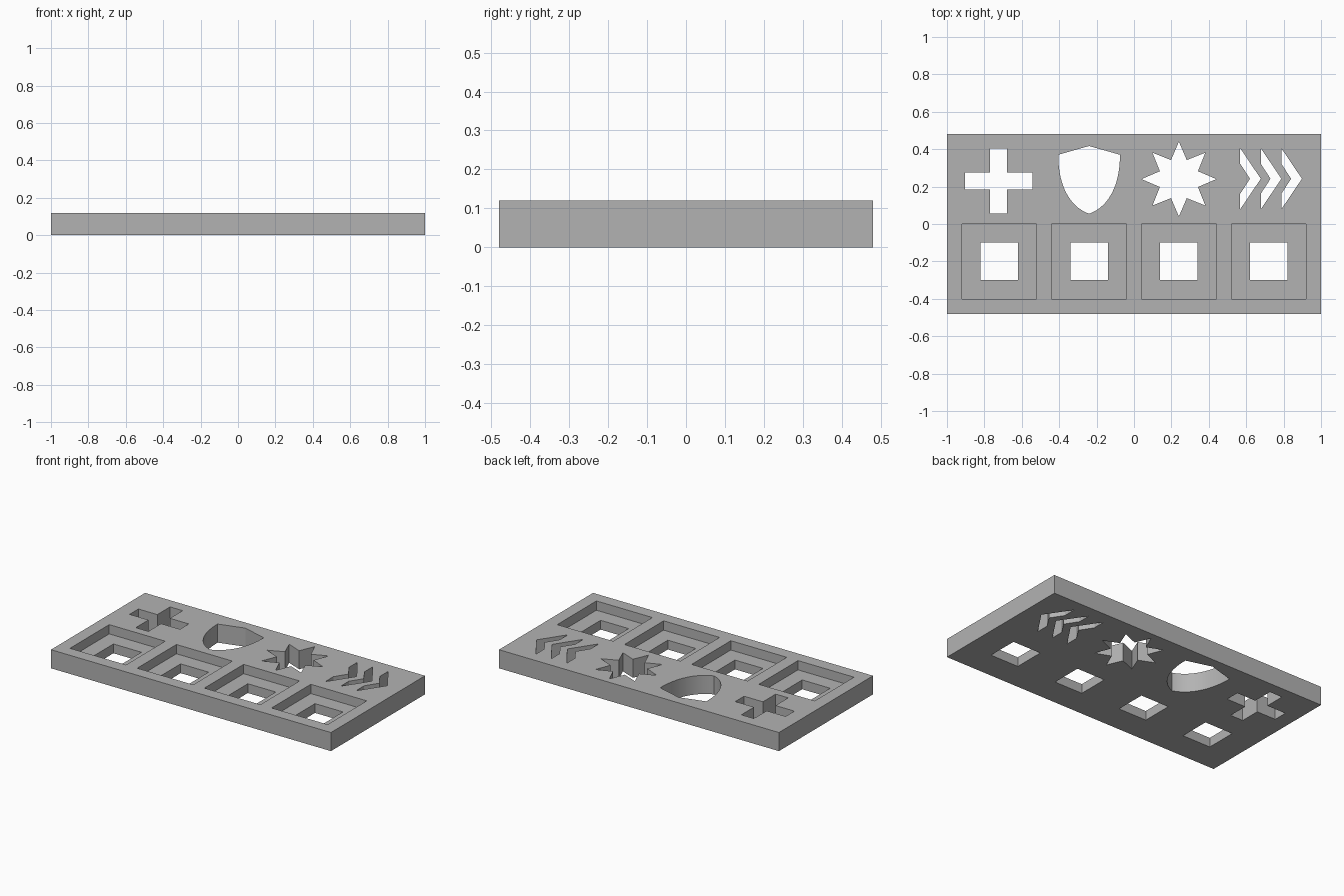
import bpy, bmesh, math
from mathutils import Vector
from mathutils.geometry import interpolate_bezier

if "Cube" in bpy.data.objects:
    bpy.data.objects.remove(bpy.data.objects["Cube"])

THICK = 0.12
RECESS_FLOOR = 0.06

grey = bpy.data.materials.new("plain grey")
grey.use_nodes = True
grey.diffuse_color = (0.45, 0.45, 0.45, 1)
grey.node_tree.nodes["Principled BSDF"].inputs["Base Color"].default_value = grey.diffuse_color


def prism(name, outline, z0, z1):
    """Closed prism from a counter-clockwise outline."""
    bm = bmesh.new()
    base = bm.faces.new([bm.verts.new((x, y, z0)) for x, y in outline])
    top = bmesh.ops.extrude_face_region(bm, geom=[base])["geom"]
    bmesh.ops.translate(bm, vec=(0, 0, z1 - z0),
                        verts=[v for v in top if isinstance(v, bmesh.types.BMVert)])
    bmesh.ops.recalc_face_normals(bm, faces=bm.faces)
    mesh = bpy.data.meshes.new(name)
    bm.to_mesh(mesh)
    bm.free()
    mesh.materials.append(grey)
    obj = bpy.data.objects.new(name, mesh)
    bpy.context.collection.objects.link(obj)
    return obj


def rect(cx, cy, w, h):
    return [(cx + sx * w / 2, cy + sy * h / 2)
            for sx, sy in ((-1, -1), (1, -1), (1, 1), (-1, 1))]


def cross(cx, cy, w, h, bar):
    a, b, t = w / 2, h / 2, bar / 2
    quarter = [(a, t), (t, t), (t, b)]
    pts = quarter + [(-x, y) for x, y in reversed(quarter)]
    pts += [(-x, -y) for x, y in pts]
    return [(cx + x, cy + y) for x, y in pts]


def star(cx, cy, points, outer, inner):
    result = []
    for i in range(points * 2):
        r, a = (inner if i % 2 else outer), math.pi * i / points
        result.append((cx + r * math.cos(a), cy + r * math.sin(a)))
    return result


def shield(cx, bottom, shoulder, peak, half):
    side = interpolate_bezier(Vector((0, bottom)), Vector((0.1, bottom + 0.035)),
                              Vector((half, 0.2)), Vector((half, shoulder)), 20)
    right = [(p.x, p.y) for p in side]
    left = [(-x, y) for x, y in reversed(right[1:])]
    return [(cx + x, y) for x, y in right + [(0, peak)] + left]


def chevron(x, cy):
    upper = [(0.11, 0), (0, 0.163), (0, 0.08), (0.052, 0)]
    lower = [(px, -py) for px, py in reversed(upper[1:3])]
    return [(x + px, cy + py) for px, py in upper + lower]


# Plate, then the openings that go right through it
plate = prism("plate", rect(0, 0, 2, 0.96), 0, THICK)
through = [
    cross(-0.724, 0.23, 0.36, 0.35, 0.09),
    shield(-0.24, 0.055, 0.37, 0.417, 0.165),
    star(0.24, 0.24, 8, 0.2, 0.11),
] + [chevron(0.568 + 0.11 * i, 0.242) for i in range(3)]
cutters = [prism("opening_cutter", o, -0.1, THICK + 0.1) for o in through]

# Row of stepped square pockets with a hole in each floor
for i in range(4):
    x = -0.72 + 0.48 * i
    cutters.append(prism("pocket_cutter", rect(x, -0.2, 0.4, 0.4), RECESS_FLOOR, THICK + 0.1))
    cutters.append(prism("hole_cutter", rect(x, -0.2, 0.2, 0.2), -0.1, THICK + 0.1))

# Cut everything, apply and remove the cutters
bpy.context.view_layer.objects.active = plate
for c in cutters:
    c.hide_render = True
    mod = plate.modifiers.new("cut", "BOOLEAN")
    mod.operation, mod.solver, mod.object = "DIFFERENCE", "EXACT", c
    bpy.ops.object.modifier_apply(modifier=mod.name)
    bpy.data.objects.remove(c)

# Smooth the curved shield walls, keep all corners sharp
bpy.ops.object.select_all(action="DESELECT")
plate.select_set(True)
bpy.ops.object.shade_smooth_by_angle(angle=math.radians(25))
